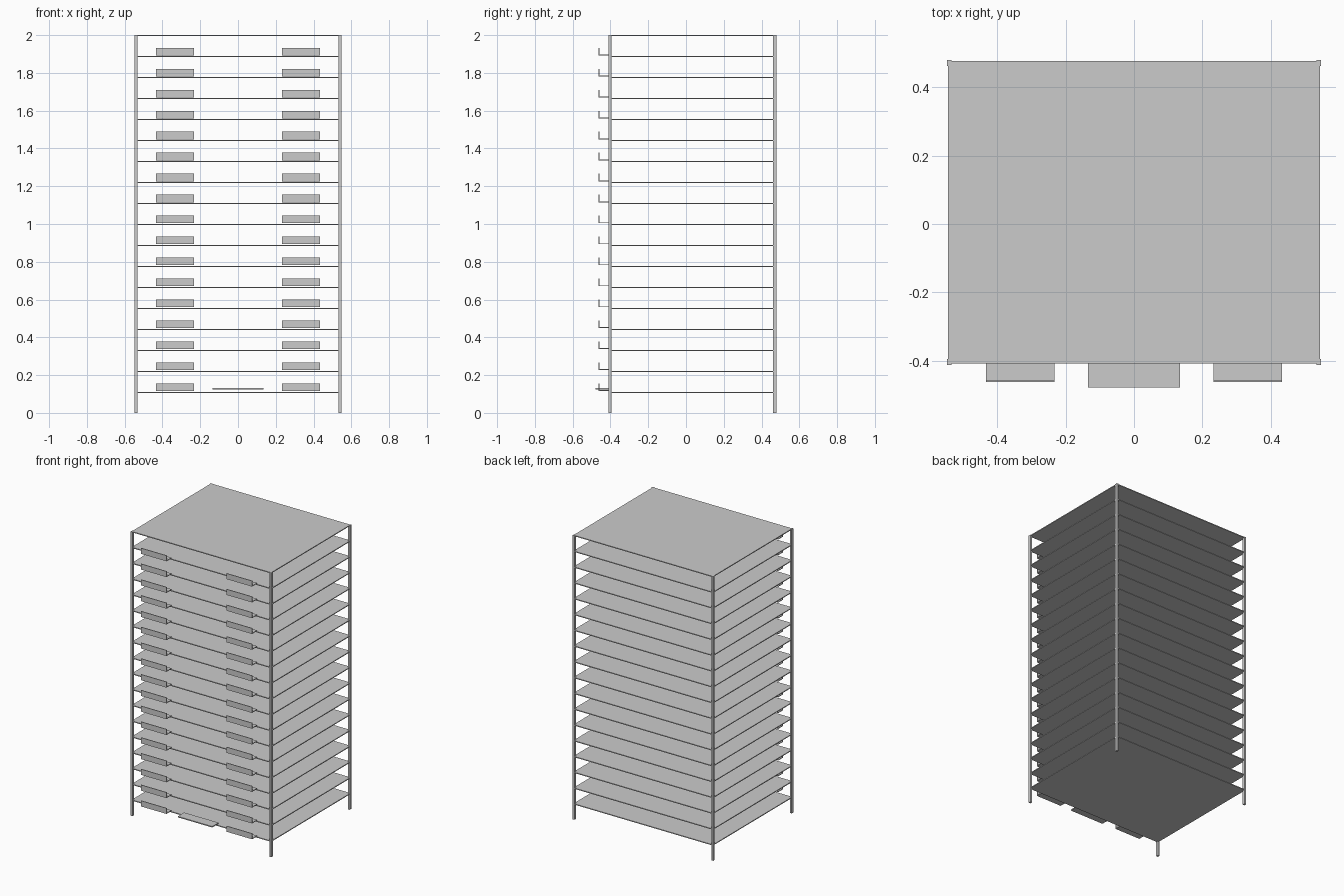
import bpy

if "Cube" in bpy.data.objects:
    bpy.data.objects.remove(bpy.data.objects["Cube"])

FLOORS = 18
STEP = 2.0 / FLOORS
X_HALF, Y_FRONT, Y_BACK = 0.543, -0.407, 0.476


def box(name, x0, x1, y0, y1, z0, z1):
    """Axis-aligned box given by its limits."""
    bpy.ops.mesh.primitive_cube_add(size=1)
    ob = bpy.context.object
    ob.name = name
    for v in ob.data.vertices:
        v.co = (x1 if v.co.x > 0 else x0,
                y1 if v.co.y > 0 else y0,
                z1 if v.co.z > 0 else z0)
    return ob


def stack(ob, count):
    """Repeat an object upward, once per storey."""
    mod = ob.modifiers.new("storeys", 'ARRAY')
    mod.count = count
    mod.use_relative_offset = False
    mod.use_constant_offset = True
    mod.constant_offset_displace = (0, 0, STEP)


# Floor slabs, the last one being the roof
slab = box("floor_slabs", -X_HALF, X_HALF, Y_FRONT, Y_BACK, STEP - 0.006, STEP)
stack(slab, FLOORS)

# Corner columns
for sx, side in ((-1, "left"), (1, "right")):
    for y, end in ((-0.403, "front"), (0.470, "back")):
        x = sx * 0.540
        box(f"column_{end}_{side}", x - 0.007, x + 0.007,
            y - 0.0085, y + 0.0085, 0, 2.0)

# Balconies: floor plate and front parapet on both sides
for sx, side in ((-1, "left"), (1, "right")):
    x0, x1 = sx * 0.333 - 0.1, sx * 0.333 + 0.1
    plate = box(f"balcony_floors_{side}", x0, x1, -0.460, Y_FRONT,
                STEP + 0.004, STEP + 0.009)
    rail = box(f"balcony_parapets_{side}", x0, x1, -0.462, -0.457,
               STEP + 0.004, STEP + 0.044)
    stack(plate, FLOORS - 1)
    stack(rail, FLOORS - 1)

# Entrance canopy
box("entrance_canopy", -0.134, 0.134, -0.478, Y_FRONT, 0.124, 0.131)
